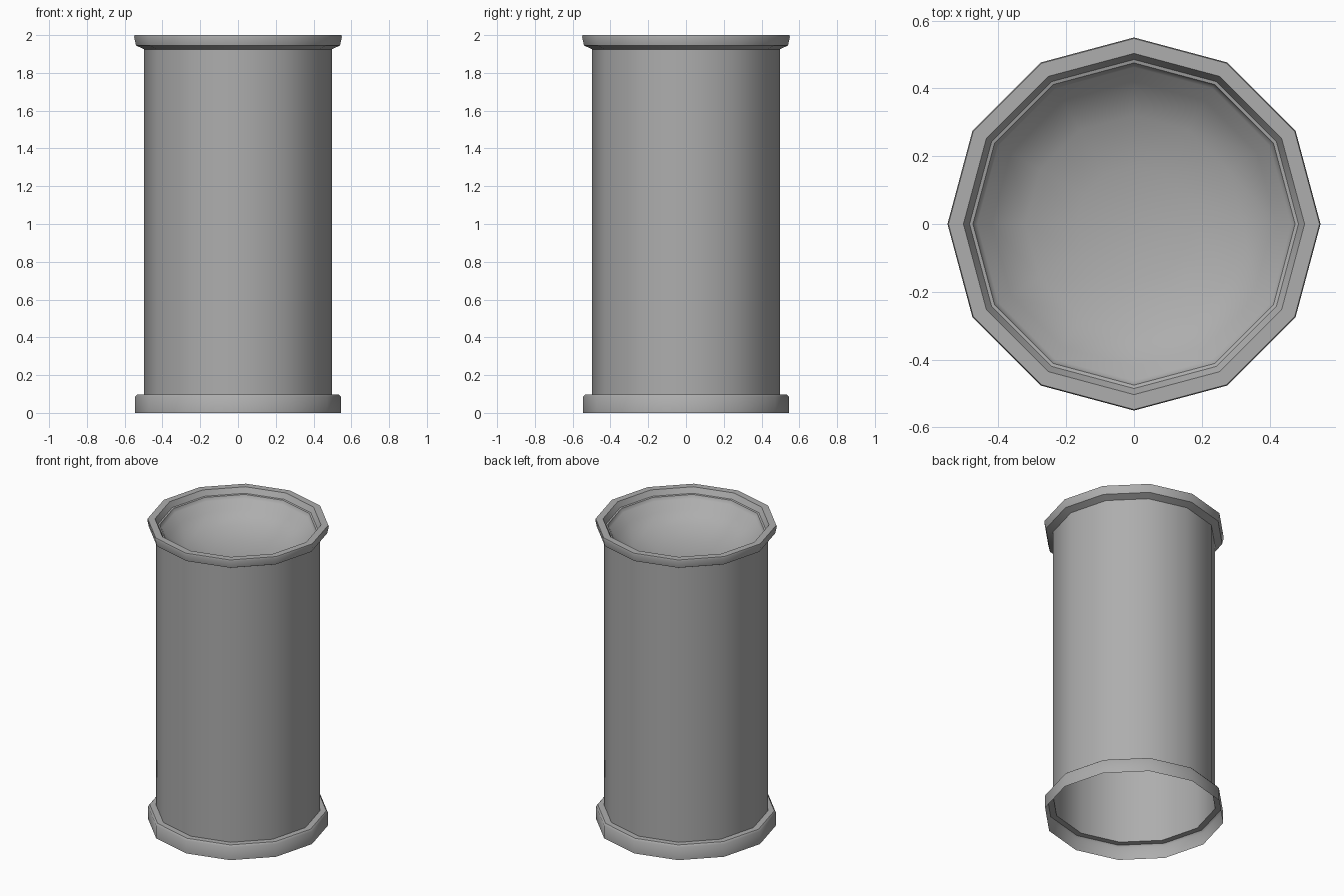
import bpy, bmesh, math

if "Cube" in bpy.data.objects:
    bpy.data.objects.remove(bpy.data.objects["Cube"])

SIDES = 12

# Mid-dark grey for the whole pipe
grey = bpy.data.materials.new("dark_grey")
grey.diffuse_color = (0.42, 0.42, 0.42, 1)
grey.use_nodes = True
grey.node_tree.nodes["Principled BSDF"].inputs["Base Color"].default_value = grey.diffuse_color


def lathe(name, profile, tip_z):
    """Revolve (radius, z) points around z and close the last ring to a tip."""
    bm = bmesh.new()
    rings = []
    for r, z in profile:
        rings.append([bm.verts.new((r * math.cos(2 * math.pi * i / SIDES),
                                    r * math.sin(2 * math.pi * i / SIDES), z))
                      for i in range(SIDES)])
    for a, b in zip(rings, rings[1:]):
        for i in range(SIDES):
            j = (i + 1) % SIDES
            bm.faces.new((a[i], a[j], b[j], b[i]))
    tip = bm.verts.new((0, 0, tip_z))
    last = rings[-1]
    for i in range(SIDES):
        bm.faces.new((last[i], last[(i + 1) % SIDES], tip))
    mesh = bpy.data.meshes.new(name)
    bm.to_mesh(mesh)
    bm.free()
    mesh.materials.append(grey)
    obj = bpy.data.objects.new(name, mesh)
    bpy.context.collection.objects.link(obj)
    bpy.ops.object.select_all(action='DESELECT')
    obj.select_set(True)
    bpy.context.view_layer.objects.active = obj
    bpy.ops.object.shade_smooth_by_angle(angle=math.radians(40))
    return obj


# Thin shell: open base flange, straight wall, flared top rim, recessed dish
lathe("pipe_shell", [
    (0.545, 0.0), (0.545, 0.085), (0.535, 0.097), (0.497, 0.097),
    (0.497, 1.925), (0.54, 1.945), (0.55, 1.99), (0.547, 2.0),
    (0.503, 2.0), (0.485, 1.965), (0.475, 1.962), (0.469, 1.945),
    (0.462, 1.94), (0.42, 1.885), (0.32, 1.83), (0.17, 1.795)], 1.785)
